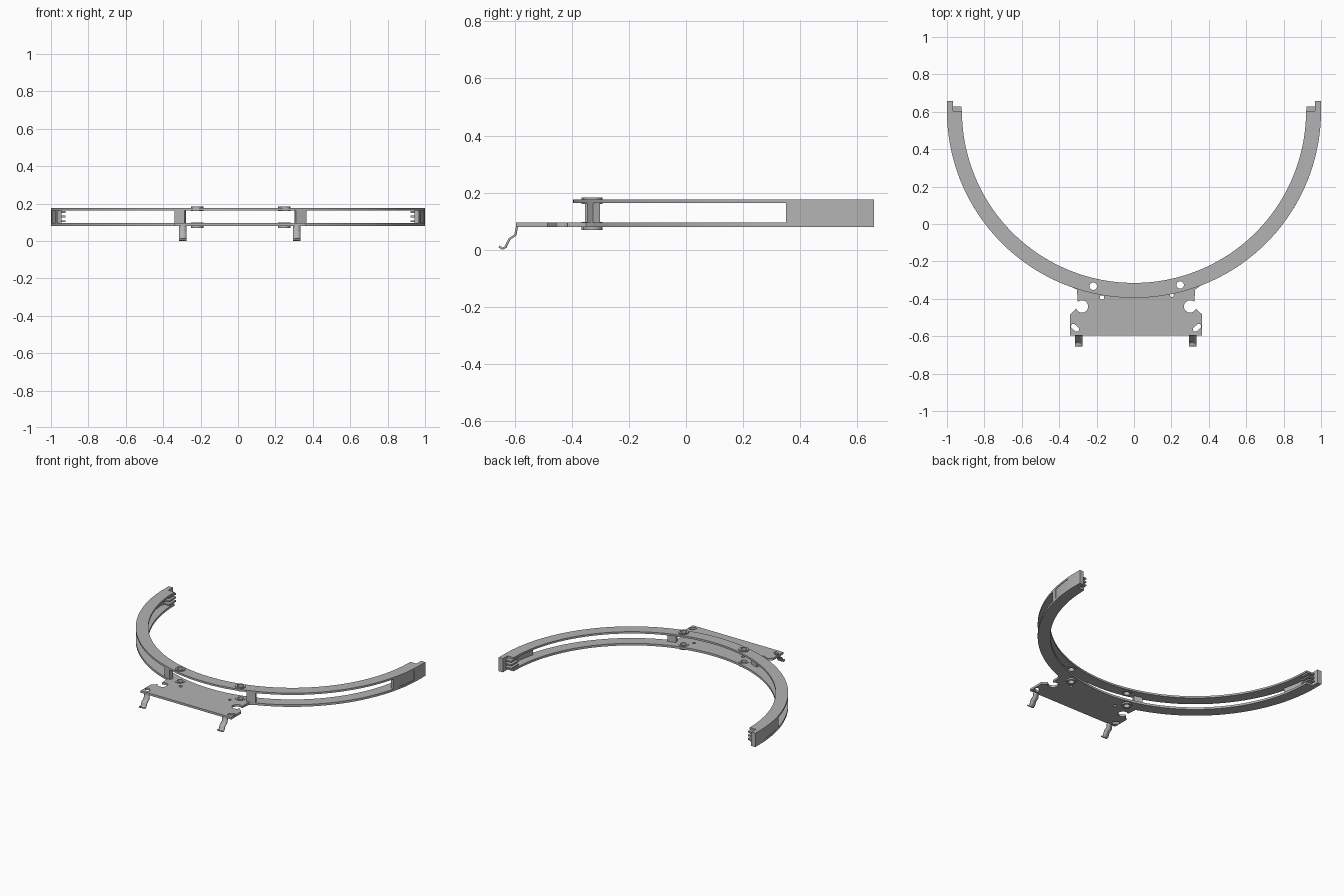
import bpy, bmesh
from math import radians, degrees, cos, sin, asin, acos

cube = bpy.data.objects.get("Cube")
if cube:
    bpy.data.objects.remove(cube, do_unlink=True)

grey = bpy.data.materials.new("satin grey")
grey.use_nodes = True
grey.diffuse_color = (0.45, 0.45, 0.45, 1)
grey.node_tree.nodes["Principled BSDF"].inputs["Base Color"].default_value = grey.diffuse_color

CY = 0.605                      # arc centre on y
R_OUT, R_IN = 1.0, 0.92         # arc rail radii
LOW, LOW_TOP, UP_LOW, UP = 0.08, 0.095, 0.164, 0.177
MID_X = 0.011                   # centre line of the mounting plate


def arc(r, a0, a1, n, cx=0.0, cy=CY):
    """Points on an arc, angles in degrees."""
    return [(cx + r * cos(radians(a0 + (a1 - a0) * i / n)),
             cy + r * sin(radians(a0 + (a1 - a0) * i / n))) for i in range(n + 1)]


def circle(x, y, r, n=24):
    return arc(r, 0, 360, n, x, y)[:-1]


def slot(x, y, angle):
    """Rounded slot outline."""
    dx, dy = 0.012 * cos(radians(angle)), 0.012 * sin(radians(angle))
    return (arc(0.013, angle - 90, angle + 90, 8, x + dx, y + dy)
            + arc(0.013, angle + 90, angle + 270, 8, x - dx, y - dy))


def finish(obj):
    bpy.ops.object.select_all(action='DESELECT')
    obj.select_set(True)
    bpy.context.view_layer.objects.active = obj


def slab(name, outlines, z0, z1):
    """Flat part from an outline and optional holes, extruded from z0 to z1."""
    curve = bpy.data.curves.new(name, 'CURVE')
    curve.dimensions = '2D'
    curve.fill_mode = 'BOTH'
    curve.extrude = (z1 - z0) / 2
    for pts in outlines:
        s = curve.splines.new('POLY')
        s.points.add(len(pts) - 1)
        for p, (x, y) in zip(s.points, pts):
            p.co = (x, y, 0, 1)
        s.use_cyclic_u = True
    obj = bpy.data.objects.new(name, curve)
    obj.location.z = (z0 + z1) / 2
    bpy.context.collection.objects.link(obj)
    finish(obj)
    bpy.ops.object.convert(target='MESH')
    obj = bpy.context.object
    obj.data.materials.clear()
    obj.data.materials.append(grey)
    bpy.ops.object.shade_smooth_by_angle(angle=radians(30))
    return obj


def sector(name, r0, r1, a0, a1, z0, z1, n=10):
    return slab(name, [arc(r1, a0, a1, n) + arc(r0, a1, a0, n)], z0, z1)


def box(name, x0, x1, y0, y1, z0, z1):
    return slab(name, [[(x0, y0), (x1, y0), (x1, y1), (x0, y1)]], z0, z1)


# Upper rail with bushing holes
bushings = [(-0.218, -0.333), (0.247, -0.326)]
holes = [circle(x, y, 0.025) for x, y in bushings]
inner = arc(R_IN, 360, 180, 96)
slab("upper_rail", [arc(R_OUT, 180, 360, 96) + inner] + holes, UP_LOW, UP)

# Lower rail and mounting plate in one sheet, with rounded side notches
left_side = ([(-0.305, -0.35), (-0.301, -0.415)]
             + arc(0.033, 130, -160, 20, -0.278, -0.441)
             + [(-0.342, -0.484), (-0.342, -0.595)])
right_side = [(2 * MID_X - x, y) for x, y in reversed(left_side)]
a_left = 180 + degrees(acos(0.305))
a_right = 360 - degrees(acos(0.327))
outline = (arc(R_OUT, 180, a_left, 40)[:-1] + left_side + right_side
           + arc(R_OUT, a_right, 360, 40)[1:] + inner)
plate_holes = [circle(-0.171, -0.393, 0.012, 16), circle(0.203, -0.38, 0.01, 16),
               slot(-0.315, -0.555, -40), slot(0.337, -0.555, 40)]
slab("lower_rail_and_plate", [outline] + holes + plate_holes, LOW, LOW_TOP)

# Flanged bushings in both rails
for i, (x, y) in enumerate(bushings):
    ring = [circle(x, y, 0.033, 32), circle(x, y, 0.02, 32)]
    slab(f"upper_bushing_{i + 1}", ring, 0.16, 0.184)
    slab(f"lower_bushing_{i + 1}", ring, 0.07, 0.098)

# Spacer walls between the rails near the plate
for name, x0, x1 in (("right_spacer", -0.34, -0.285), ("left_spacer", 0.31, 0.365)):
    sector(name, 0.974, R_OUT, 270 + degrees(asin(x0)), 270 + degrees(asin(x1)),
           LOW_TOP, UP_LOW, 4)


def drop(y):
    return degrees(asin((CY - y) / R_OUT))


# End walls, end tabs and contact prongs on both arms
for side, name in ((1, "left"), (-1, "right")):
    def ang(y):
        return 360 - drop(y) if side > 0 else 180 + drop(y)

    for part, r0, r1, y0, y1 in (("wall_edge", 0.976, R_OUT, 0.35, 0.39),
                                 ("wall_panel", 0.976, 0.997, 0.39, 0.54),
                                 ("wall_block", 0.968, R_OUT, 0.54, CY)):
        sector(f"{name}_{part}", r0, r1, ang(y0), ang(y1), LOW_TOP, UP_LOW)
    xs = sorted((side * 0.968, side * R_OUT))
    box(f"{name}_end_tab", xs[0], xs[1], CY, 0.657, LOW, UP)
    xs = sorted((side * 0.922, side * 0.97))
    for k in range(3):
        z = 0.105 + 0.025 * k
        box(f"{name}_prong_{k + 1}", xs[0], xs[1], 0.55, 0.628, z - 0.005, z + 0.005)

# Bent spring clips under the front edge
profile = [(-0.588, 0.088), (-0.593, 0.075), (-0.597, 0.052), (-0.618, 0.038),
           (-0.625, 0.024), (-0.631, 0.01), (-0.642, 0.004), (-0.654, 0.012)]
for name, cx in (("right_clip", -0.295), ("left_clip", 0.314)):
    bm = bmesh.new()
    rows = [[bm.verts.new((cx + d, y, z)) for d in (-0.02, 0.02)] for y, z in profile]
    for a, b in zip(rows, rows[1:]):
        bm.faces.new((a[0], a[1], b[1], b[0]))
    mesh = bpy.data.meshes.new(name)
    bm.to_mesh(mesh)
    bm.free()
    mesh.materials.append(grey)
    clip = bpy.data.objects.new(name, mesh)
    bpy.context.collection.objects.link(clip)
    thick = clip.modifiers.new("thickness", 'SOLIDIFY')
    thick.thickness = 0.008
    thick.offset = 0
    finish(clip)
    bpy.ops.object.shade_smooth_by_angle(angle=radians(30))
